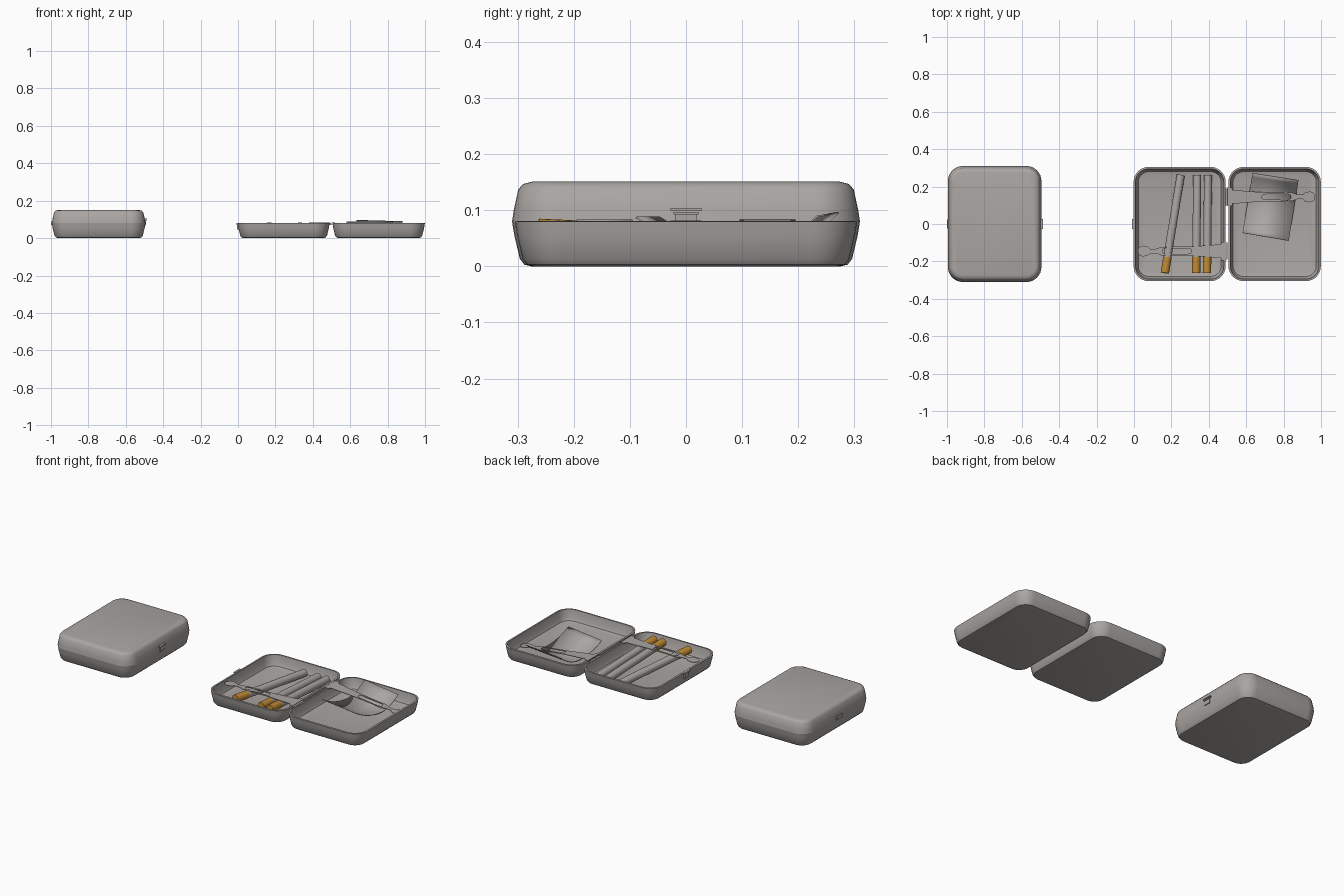
import bpy, bmesh, math
from mathutils import Vector

if "Cube" in bpy.data.objects:
    bpy.data.objects.remove(bpy.data.objects["Cube"])


def material(name, rgb):
    m = bpy.data.materials.new(name)
    m.diffuse_color = (*rgb, 1)
    m.use_nodes = True
    m.node_tree.nodes["Principled BSDF"].inputs["Base Color"].default_value = m.diffuse_color
    return m


METAL = material("warm_grey", (0.40, 0.38, 0.365))
AMBER = material("amber_filter", (0.52, 0.25, 0.035))


def finish(bm, name, mat):
    bmesh.ops.recalc_face_normals(bm, faces=bm.faces[:])
    me = bpy.data.meshes.new(name)
    bm.to_mesh(me)
    bm.free()
    ob = bpy.data.objects.new(name, me)
    bpy.context.collection.objects.link(ob)
    me.materials.append(mat)
    bpy.ops.object.select_all(action='DESELECT')
    ob.select_set(True)
    bpy.context.view_layer.objects.active = ob
    bpy.ops.object.shade_smooth_by_angle(angle=math.radians(35))
    return ob


def tray(name, cx, half_x, half_y, profile, radius=0.08, seg=8):
    """Loft a rounded rectangle through (inset, height) steps, capping both ends."""
    bm = bmesh.new()
    rings = []
    for inset, z in profile:
        r = max(radius - inset, 0.02)
        ring = []
        for q, (sx, sy) in enumerate(((1, 1), (-1, 1), (-1, -1), (1, -1))):
            for k in range(seg + 1):
                a = math.pi / 2 * (q + k / seg)
                ring.append(bm.verts.new((
                    cx + sx * (half_x - inset - r) + r * math.cos(a),
                    sy * (half_y - inset - r) + r * math.sin(a), z)))
        rings.append(ring)
    n = len(rings[0])
    for a, b in zip(rings, rings[1:]):
        for i in range(n):
            bm.faces.new((a[i], a[(i + 1) % n], b[(i + 1) % n], b[i]))
    bm.faces.new(rings[0][::-1])
    bm.faces.new(rings[-1])
    return finish(bm, name, METAL)


def box(name, center, size):
    bm = bmesh.new()
    bmesh.ops.create_cube(bm, size=1)
    for v in bm.verts:
        v.co = Vector(center) + Vector(c * s for c, s in zip(v.co, size))
    return finish(bm, name, METAL)


def rod(name, a, b, radius, mat):
    a, b = Vector(a), Vector(b)
    bm = bmesh.new()
    bmesh.ops.create_cone(bm, cap_ends=True, segments=20, radius1=radius,
                          radius2=radius, depth=(b - a).length)
    ob = finish(bm, name, mat)
    ob.location = (a + b) / 2
    ob.rotation_euler = (b - a).to_track_quat('Z', 'Y').to_euler()
    return ob


# Shell profiles: outside going up, then the hollow going down
OUTER = [(0.035, 0), (0.022, 0.003), (0.014, 0.013), (0.004, 0.055), (0, 0.08)]
HOLLOW = [(0.010, 0.081), (0.017, 0.035), (0.025, 0.02), (0.045, 0.015)]
LID = [(0, 0.08), (0.003, 0.1), (0.011, 0.137), (0.02, 0.147), (0.036, 0.151)]

# Closed case
tray("closed_case_base", -0.745, 0.25, 0.31, OUTER)
tray("closed_case_lid", -0.745, 0.25, 0.31, LID)
box("closed_case_hinge", (-0.994, 0, 0.08), (0.012, 0.05, 0.02))

# Open case halves
tray("open_case_left", 0.244, 0.246, 0.305, OUTER + HOLLOW)
tray("open_case_right", 0.752, 0.247, 0.305, OUTER + HOLLOW)

# Clasps on the closed and open cases
for label, x, side, z in (("closed", -0.497, 1, 0.08), ("open", -0.001, -1, 0.058)):
    box(label + "_clasp_plate", (x, 0, z), (0.010, 0.04, 0.024))
    box(label + "_clasp_neck", (x + side * 0.003, 0, z + 0.0145), (0.010, 0.044, 0.005))
    box(label + "_clasp_button", (x + side * 0.004, 0, z + 0.0215), (0.012, 0.056, 0.005))

# Holding bands: half outline is mirrored, with a long slot near the tip
HALF = [(-0.005, 0.05), (0.018, 0.05), (0.022, 0.036), (0.06, 0.034), (0.17, 0.025),
        (0.34, 0.023), (0.37, 0.012), (0.40, 0.012), (0.415, 0.025), (0.44, 0.029),
        (0.458, 0.022), (0.466, 0.008)]
SLOT = [(0.18, 0.008), (0.195, 0.014), (0.32, 0.016), (0.335, 0.008)]


def band(name, hinge, direction, drop):
    cu = bpy.data.curves.new(name, 'CURVE')
    cu.dimensions, cu.fill_mode, cu.extrude = '2D', 'BOTH', 0.0015
    for half in (HALF, SLOT):
        pts = half + [(u, -w) for u, w in reversed(half)]
        sp = cu.splines.new('POLY')
        sp.points.add(len(pts) - 1)
        for p, (u, w) in zip(sp.points, pts):
            p.co = (u, w, 0, 1)
        sp.use_cyclic_u = True
    ob = bpy.data.objects.new(name, cu)
    bpy.context.collection.objects.link(ob)
    cu.materials.append(METAL)
    ob.location = hinge
    tilt = math.asin(drop / 0.466)
    ob.rotation_euler = (0, tilt, 0 if direction > 0 else math.pi)
    bpy.ops.object.select_all(action='DESELECT')
    ob.select_set(True)
    bpy.context.view_layer.objects.active = ob
    bpy.ops.object.convert(target='MESH')


band("left_band", (0.487, -0.145, 0.082), -1, 0.006)
band("right_band", (0.505, 0.145, 0.082), 1, 0.05)

# Hinge pins joining the open halves
for name, y in (("front_hinge", -0.145), ("rear_hinge", 0.145)):
    rod(name, (0.494, y - 0.045, 0.075), (0.494, y + 0.045, 0.075), 0.006, METAL)

# Cigarettes, resting on the floor at the back and raised at the filter
for i, (x0, x1) in enumerate(((0.165, 0.25), (0.332, 0.338), (0.39, 0.396))):
    tip, end = Vector((x0, -0.262, 0.0625)), Vector((x1, 0.262, 0.038))
    joint = tip.lerp(end, 0.16)
    rod(f"cigarette_filter_{i + 1}", tip, joint, 0.0225, AMBER)
    rod(f"cigarette_paper_{i + 1}", joint, end, 0.0215, METAL)

# Curled sheet of rolling paper, pressed down below the right band
bm = bmesh.new()
grid = []
near = (Vector((0.58, -0.048)), Vector((0.827, -0.09)))
far = (Vector((0.634, 0.273)), Vector((0.88, 0.235)))
for j in range(17):
    t = j / 16
    d = t - 0.58
    z = 0.026 + (0.062 * (d / 0.42) ** 2 if d > 0 else 0.060 * (d / 0.58) ** 2)
    row = []
    for i in range(2):
        p = near[i].lerp(far[i], t)
        lift = 0.007 * t * t if i == 0 else 0
        row.append(bm.verts.new((p.x, p.y, z + lift)))
    grid.append(row)
for a, b in zip(grid, grid[1:]):
    bm.faces.new((a[0], a[1], b[1], b[0]))
sheet = finish(bm, "rolling_paper", METAL)
solid = sheet.modifiers.new("thickness", 'SOLIDIFY')
solid.thickness = 0.003
